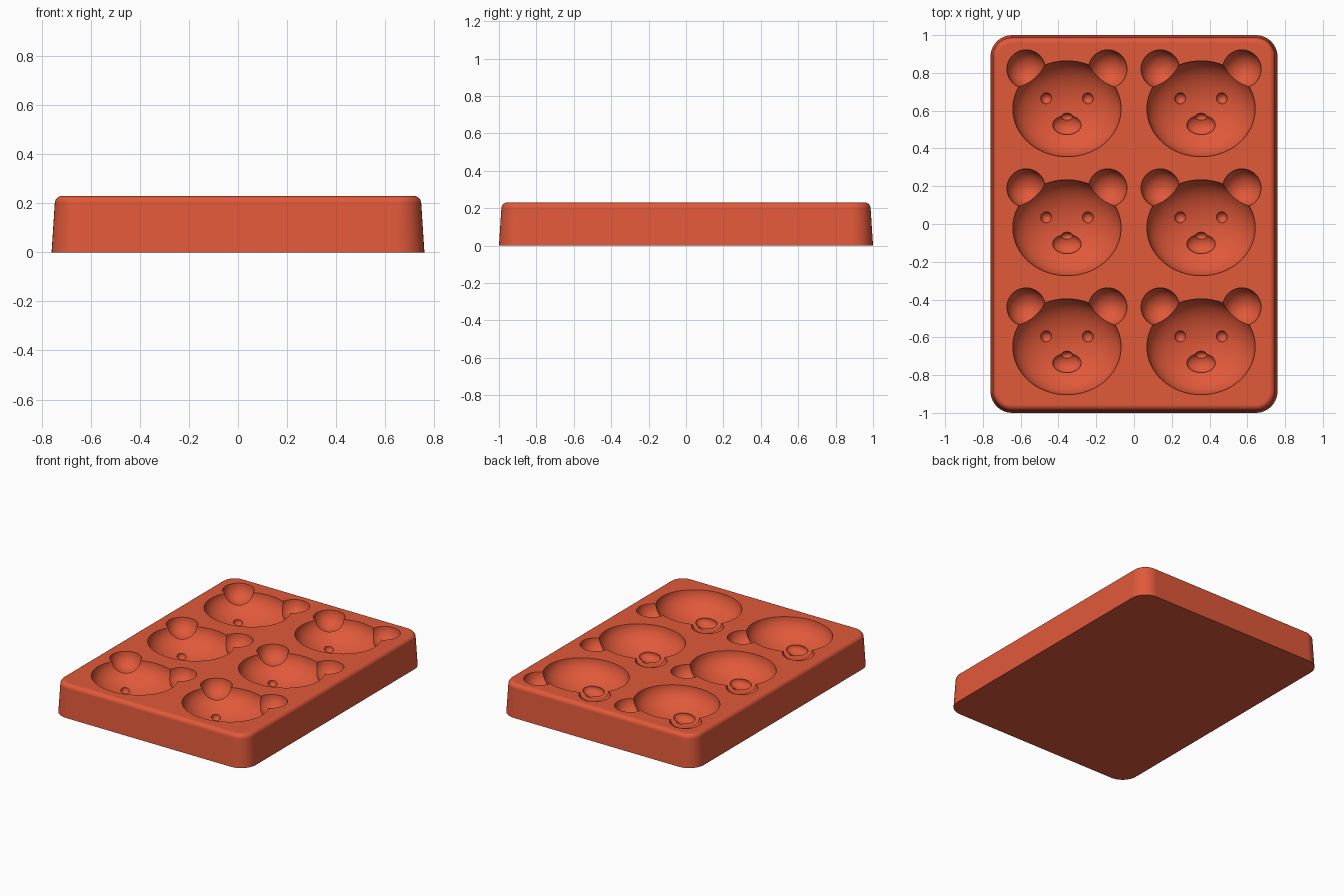
import bpy, bmesh, math
from mathutils import Matrix

cube = bpy.data.objects.get("Cube")
if cube:
    bpy.data.objects.remove(cube, do_unlink=True)

TOP = 0.23
CENTRES = [(x, y) for x in (-0.355, 0.355) for y in (-0.65, -0.02, 0.61)]

clay = bpy.data.materials.new("terracotta red")
clay.use_nodes = True
colour = (0.75, 0.1, 0.042, 1)
clay.diffuse_color = colour
clay.node_tree.nodes["Principled BSDF"].inputs["Base Color"].default_value = colour


def make_object(name, bm):
    bmesh.ops.recalc_face_normals(bm, faces=bm.faces)
    mesh = bpy.data.meshes.new(name)
    bm.to_mesh(mesh)
    bm.free()
    mesh.materials.append(clay)
    obj = bpy.data.objects.new(name, mesh)
    bpy.context.collection.objects.link(obj)
    return obj


def rounded_ring(bm, inset, z, steps=10):
    """One rounded-rectangle loop of the tray wall."""
    hx, hy, r = 0.76 - inset, 1.0 - inset, 0.115 - inset
    verts = []
    for quarter, (sx, sy) in enumerate([(1, 1), (-1, 1), (-1, -1), (1, -1)]):
        for i in range(steps + 1):
            a = math.pi / 2 * (quarter + i / steps)
            verts.append(bm.verts.new((sx * (hx - r) + r * math.cos(a),
                                       sy * (hy - r) + r * math.sin(a), z)))
    return verts


def cavity_cutter(name, offsets, radii, depth, segments):
    """The same ellipsoid placed in every mould cavity."""
    bm = bmesh.new()
    for cx, cy in CENTRES:
        for ox, oy in offsets:
            place = (Matrix.Translation((cx + ox, cy + oy, TOP - depth))
                     @ Matrix.Diagonal((*radii, 1)))
            bmesh.ops.create_uvsphere(bm, u_segments=segments, v_segments=segments // 2,
                                      radius=1, matrix=place)
    cutter = make_object(name, bm)
    cutter.hide_render = True
    return cutter


# Tray block: tapered wall, rounded upper edge
bm = bmesh.new()
fillet = 0.03
sections = [(0, 0)]
for i in range(7):
    a = math.pi / 2 * i / 6
    sections.append((0.013 + fillet * (1 - math.cos(a)),
                     TOP - fillet + fillet * math.sin(a)))
rings = [rounded_ring(bm, inset, z) for inset, z in sections]
for low, high in zip(rings, rings[1:]):
    for i in range(len(low)):
        j = (i + 1) % len(low)
        bm.faces.new((low[i], low[j], high[j], high[i]))
bm.faces.new(rings[0][::-1])
bm.faces.new(rings[-1])
tray = make_object("mould_tray", bm)

# Bear face cavities: head, ears, eyes, muzzle, nose
cutters = [
    cavity_cutter("head_cutter", [(0, 0)], (0.287, 0.254, 0.162), -0.002, 64),
    cavity_cutter("ear_cutter", [(-0.216, 0.21), (0.216, 0.21)], (0.102, 0.102, 0.102), -0.001, 40),
    cavity_cutter("eye_cutter", [(-0.11, 0.055), (0.11, 0.055)], (0.03, 0.03, 0.03), 0.143, 20),
    cavity_cutter("muzzle_cutter", [(0, -0.085)], (0.076, 0.054, 0.04), 0.145, 32),
    cavity_cutter("nose_cutter", [(0, -0.045)], (0.032, 0.022, 0.03), 0.16, 20),
]
bpy.ops.object.select_all(action='DESELECT')
tray.select_set(True)
bpy.context.view_layer.objects.active = tray
for cutter in cutters:
    cut = tray.modifiers.new(cutter.name, 'BOOLEAN')
    cut.operation = 'DIFFERENCE'
    cut.solver = 'EXACT'
    cut.object = cutter
    bpy.ops.object.modifier_apply(modifier=cut.name)
    bpy.data.objects.remove(cutter, do_unlink=True)

# Smooth curved walls, crisp cavity rims
bpy.ops.object.shade_smooth_by_angle(angle=math.radians(25))
weighted = tray.modifiers.new("even_shading", 'WEIGHTED_NORMAL')
weighted.keep_sharp = True
